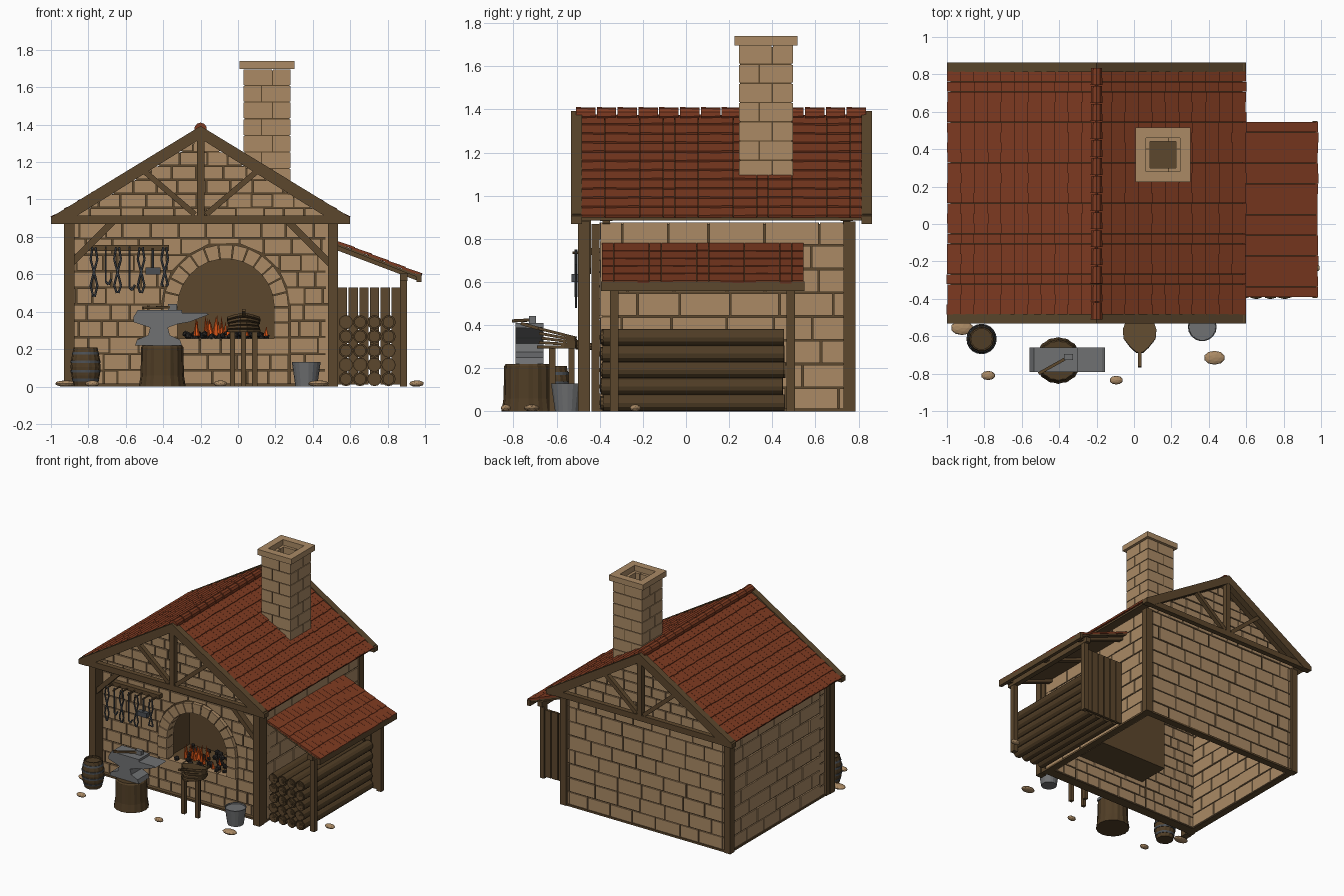
import bpy, bmesh, math, random
from mathutils import Matrix, Vector

if "Cube" in bpy.data.objects:
    bpy.data.objects.remove(bpy.data.objects["Cube"])
R = random.Random(4)
I = Matrix.Identity(4)
SWAP = Matrix(((0, 1, 0, 0), (1, 0, 0, 0), (0, 0, 1, 0), (0, 0, 0, 1)))  # wall running along y

def material(name, r, g, b):
    m = bpy.data.materials.new(name)
    m.diffuse_color = (r, g, b, 1)
    m.use_nodes = True
    m.node_tree.nodes["Principled BSDF"].inputs["Base Color"].default_value = m.diffuse_color
    return m
STONE = material("tan stone", .405, .255, .13)
WOOD = material("brown timber", .107, .063, .026)
BARK = material("dark bark", .08, .047, .019)
TILE = material("red clay", .21, .043, .015)
STEEL = material("grey steel", .16, .165, .17)
IRON = material("dark iron", .07, .078, .088)
COAL = material("charcoal", .025, .022, .02)
FIRE = material("orange flame", .75, .1, .01)

class Part:
    """Collects bmesh geometry and links it as one object on exit."""
    def __init__(self, name, mat): self.name, self.mat = name, mat
    def __enter__(self):
        self.bm = bmesh.new()
        return self.bm
    def __exit__(self, *a):
        bmesh.ops.recalc_face_normals(self.bm, faces=self.bm.faces)
        me = bpy.data.meshes.new(self.name)
        self.bm.to_mesh(me)
        me.materials.append(self.mat)
        bpy.context.collection.objects.link(bpy.data.objects.new(self.name, me))

def box(bm, x0, x1, y0, y1, z0, z1, M=I):
    T = Matrix.Translation(((x0+x1)/2, (y0+y1)/2, (z0+z1)/2)) @ Matrix.Diagonal((x1-x0, y1-y0, z1-z0, 1))
    bmesh.ops.create_cube(bm, size=1, matrix=M @ T)

def beam(bm, p, q, w, d):
    p, q = Vector(p), Vector(q)
    M = Matrix.Translation((p+q)/2) @ (q-p).to_track_quat('Z', 'Y').to_matrix().to_4x4()
    bmesh.ops.create_cube(bm, size=1, matrix=M @ Matrix.Diagonal((d, w, (q-p).length, 1)))

def rod(bm, p, q, r, r2=None, n=8):
    p, q = Vector(p), Vector(q)
    M = Matrix.Translation((p+q)/2) @ (q-p).to_track_quat('Z', 'Y').to_matrix().to_4x4()
    bmesh.ops.create_cone(bm, cap_ends=True, segments=n, radius1=r, radius2=r if r2 is None else r2,
                          depth=(q-p).length, matrix=M)

def path(bm, pts, r):
    for p, q in zip(pts, pts[1:]): rod(bm, p, q, r, n=6)

def prism(bm, pts, y0, y1, M=I):
    a, b = ([bm.verts.new(M @ Vector((x, y, z))) for x, z in pts] for y in (y0, y1))
    bm.faces.new(a); bm.faces.new(b[::-1])
    for i in range(len(pts)):
        j = (i+1) % len(pts)
        bm.faces.new((a[i], b[i], b[j], a[j]))

def lathe(bm, prof, x, y, n=16, flute=0):
    rings = [[bm.verts.new((x+(r-flute*(k % 2))*math.cos(k*math.tau/n), y+(r-flute*(k % 2))*math.sin(k*math.tau/n), z))
              for k in range(n)] for r, z in prof]
    for a, b in zip(rings, rings[1:]):
        for k in range(n): bm.faces.new((a[k], a[(k+1) % n], b[(k+1) % n], b[k]))
    bm.faces.new(rings[0]); bm.faces.new(rings[-1])

def clip(poly, a, b, c):
    """Keep the part of a polygon where a*x + b*z <= c."""
    out = []
    for p, q in zip(poly, poly[1:]+poly[:1]):
        dp, dq = a*p[0]+b*p[1]-c, a*q[0]+b*q[1]-c
        if dp <= 0: out.append(p)
        if dp*dq < 0: out.append(tuple(p[i]+(q[i]-p[i])*dp/(dp-dq) for i in (0, 1)))
    return out

# Layout: ridge, roof slope, forge arch
RX, SLOPE = -.2, .615
CX, CZ, RI, RO = -.065, .425, .258, .335
XL, XR, YF, YB = -.915, .525, -.4, .775
roof_planes = [(s*SLOPE, 1, 1.33+s*SLOPE*RX) for s in (-1, 1)]

def bricks(bm, u0, u1, z0, z1, n, lo, hi, y0, y1, M=I, arch=False, planes=()):
    """Rows of blocks; with arch, blocks are trimmed along the forge arch."""
    h = (z1-z0)/n
    for i in range(n):
        za, zb, spans = z0+i*h+.004, z0+(i+1)*h-.004, [(u0, u1)]
        if arch and za < CZ: spans = [(u0, CX-RO-.006), (CX+RO+.006, u1)]
        for start, end in spans:
            u = start
            while u < end-.01:
                e = u+R.uniform(lo, hi)*(.55 if u == start and i % 2 else 1)
                if end-e < .05: e = end
                poly, cut = [(u+.004, za), (e-.004, za), (e-.004, zb), (u+.004, zb)], list(planes)
                if arch and za >= CZ:
                    d = Vector(((u+e)/2-CX, (za+zb)/2-CZ)).normalized()
                    cut.append((-d.x, -d.y, -d.x*CX-d.y*CZ-RO-.006))
                for pl in cut: poly = clip(poly, *pl) if len(poly) > 2 else []
                j = R.uniform(0, .005)
                if len(poly) > 2: prism(bm, poly, y0+j, y1-j, M)
                u = e

# Masonry walls on mortar cores
with Part("front_wall_stones", STONE) as bm:
    bricks(bm, XL, XR, 0, .88, 10, .07, .16, YF, YF+.06, arch=True)
    bricks(bm, CX-RO, CX+RO, 0, .26, 3, .1, .2, YF, YF+.06)
with Part("side_and_back_bricks", STONE) as bm:
    bricks(bm, YF+.06, YB, 0, .88, 8, .17, .26, XL, XL+.06, SWAP)
    bricks(bm, YF, YB, 0, .88, 8, .17, .26, XR-.06, XR, SWAP)
    bricks(bm, XL+.06, XR-.06, 0, .88, 8, .15, .22, YB-.06, YB)
with Part("gable_bricks", STONE) as bm:
    for y in (YF, YB-.06):
        bricks(bm, XL-.02, XR+.02, .88, 1.33, 6, .1, .17, y, y+.06, planes=roof_planes)
with Part("mortar", WOOD) as bm:
    arc = [(CX+RI*math.cos(t*math.pi/16), CZ+RI*math.sin(t*math.pi/16)) for t in range(17)]
    prism(bm, [(XL+.01, 0), (XL+.01, .87), (XR-.01, .87), (XR-.01, 0), (CX+RI, 0)]+arc+[(CX-RI, 0)], YF+.012, YF+.048)
    box(bm, CX-RI, CX+RI, YF+.012, YF+.048, 0, .25)
    box(bm, XL+.01, XR-.01, YB-.048, YB-.012, 0, .87)
    for x in (XL, XR-.06): box(bm, x+.012, x+.048, YF+.03, YB-.03, 0, .87)
    for y in (YF, YB-.06):
        prism(bm, [(RX-.73, .87), (RX+.73, .87), (RX, 1.318)], y+.012, y+.048)

# Forge arch, firebox and fire
with Part("forge_arch", STONE) as bm:
    n = 13
    for i in range(n):
        a, b = (math.pi*(i+e)/n for e in (.04, .96))
        prism(bm, [(CX+r*math.cos(t), CZ+r*math.sin(t)) for r, t in ((RI, a), (RO, a), (RO, b), (RI, b))], YF-.015, YF+.07)
    for s in (-1, 1):
        for z in (.264, .346):
            box(bm, *sorted((CX+s*RI, CX+s*RO)), YF-.015, YF+.07, z, z+.075)
with Part("firebox", WOOD) as bm:
    box(bm, CX-.3, CX+.3, YF+.05, -.08, .21, .255)
    box(bm, CX-.3, CX+.3, -.1, -.08, .25, .72)
    box(bm, CX-.3, CX+.3, YF+.06, -.08, .7, .72)
    for s in (-1, 1): box(bm, *sorted((CX+s*.28, CX+s*.3)), YF+.06, -.08, .25, .72)
with Part("coals", COAL) as bm:
    for i in range(70):
        M = Matrix.Translation((R.uniform(-.29, .16), R.uniform(-.39, -.14), R.uniform(.26, .285)))
        bmesh.ops.create_icosphere(bm, subdivisions=1, radius=R.uniform(.014, .024), matrix=M)
with Part("flames", FIRE) as bm:
    for i in range(24):
        x, y = R.uniform(-.25, -.04) if i < 19 else R.uniform(.03, .15), R.uniform(-.37, -.22)
        h = R.uniform(.05, .1) if i < 19 else .04
        rod(bm, (x, y, .27), (x+R.uniform(-.012, .012), y, .28+h), .014, .001, 5)

# Timber frame
with Part("corner_posts", WOOD) as bm:
    for x in (-.93, .48):
        box(bm, x, x+.055, -.5, -.445, 0, .88)
        box(bm, x+.004, x+.051, -.437, -.4, 0, .87)
        box(bm, x, x+.055, .73, .785, 0, .88)
with Part("sills", WOOD) as bm:
    for y in (-.43, .735): box(bm, -.92, .53, y, y+.045, 0, .015)
    for x in (-.92, .485): box(bm, x, x+.045, -.43, .78, 0, .015)
with Part("knee_braces", WOOD) as bm:
    for s in (-1, 1):
        beam(bm, (RX+s*.7, -.465, .65), (RX+s*.47, -.465, .88), .035, .05)
with Part("trusses", WOOD) as bm:
    for y in (-.507, .838):
        box(bm, -.99, .59, y-.02, y+.02, .87, .915)
        box(bm, RX-.02, RX+.02, y-.02, y+.02, .91, 1.35)
        for s in (-1, 1):
            prism(bm, [(RX, 1.393), (RX+s*.8, .905), (RX+s*.8, .87), (RX+s*.73, .87), (RX, 1.325)], y-.025, y+.025)
            beam(bm, (RX+s*.03, y, .92), (RX+s*.3, y, 1.15), .03, .035)

# Tiled roofs
def tiles(bm, x, z, slope, s, run, y0, y1, rows, cols, tilt):
    a, w, L = math.atan(slope), (y1-y0)/cols, run/math.cos(math.atan(slope))/rows
    for i in range(rows):
        for j in range(cols):
            d = (i+.5)*L+R.uniform(-.003, .003)
            M = Matrix.Translation((x+s*d*math.cos(a), y0+(j+.5)*w, z-d*math.sin(a))) @ Matrix.Rotation(s*(a-tilt), 4, 'Y')
            box(bm, -L*.56, L*.56, -w*.49, w*.49, -.007, .007, M)
with Part("main_roof_tiles", TILE) as bm:
    for s in (-1, 1): tiles(bm, RX, 1.37, .592, s, .79, -.485, .815, 11, 24, .1)
with Part("roof_deck", WOOD) as bm:
    for s in (-1, 1):
        prism(bm, [(RX, 1.362), (RX+s*.78, .9), (RX+s*.78, .885), (RX, 1.34)], -.485, .815)
with Part("ridge_tiles", TILE) as bm:
    for i in range(14):
        y = -.51+i*.0965
        rod(bm, (RX, y, 1.378), (RX, y+.09, 1.378), .033, .03, 10)

# Chimney
with Part("chimney_bricks", STONE) as bm:
    cx, cy = .155, .37
    for i in range(8):
        z0, z1, f = .99+i*.089, 1.073+i*.089, (-.03, .03)[i % 2]
        for s in (-1, 1):
            for a, b in ((-.125, f-.003), (f+.003, .125)):
                box(bm, cx+a, cx+b, *sorted((cy+s*.125, cy+s*.07)), z0, z1)
            for a, b in ((-.07, f-.003), (f+.003, .07)):
                box(bm, *sorted((cx+s*.125, cx+s*.07)), cy+a, cy+b, z0, z1)
with Part("chimney_cap", STONE) as bm:
    for s in (-1, 1):
        box(bm, cx-.146, cx+.146, *sorted((cy+s*.146, cy+s*.09)), 1.697, 1.74)
        box(bm, *sorted((cx+s*.146, cx+s*.09)), cy-.09, cy+.09, 1.697, 1.74)
with Part("chimney_core", WOOD) as bm:
    box(bm, cx-.072, cx+.072, cy-.072, cy+.072, .99, 1.6)
    for s in (-1, 1):
        box(bm, *sorted((cx+s*.12, cx+s*.071)), cy-.12, cy+.12, .99, 1.69)
        box(bm, cx-.12, cx+.12, *sorted((cy+s*.12, cy+s*.071)), .99, 1.69)

# Wood store lean-to
with Part("lean_to_tiles", TILE) as bm:
    tiles(bm, .525, .775, .39, 1, .45, -.39, .545, 5, 17, .04)
with Part("lean_to_frame", WOOD) as bm:
    prism(bm, [(.525, .767), (.97, .594), (.97, .58), (.525, .755)], -.39, .54)
    for y in (-.36, .06, .46): prism(bm, [(.525, .76), (.975, .587), (.975, .56), (.525, .73)], y, y+.04)
    box(bm, .955, .982, -.395, .55, .558, .602)
    box(bm, .865, .905, -.38, .53, .565, .605)
    for y in (-.352, .465): box(bm, .867, .903, y, y+.04, 0, .58)
with Part("back_planks", WOOD) as bm:
    for i in range(6): box(bm, .535+i*.057, .584+i*.057, .47, .49, .01, .53)
with Part("stacked_logs", BARK) as bm:
    for i in range(4):
        for j in range(5):
            x, z, k = .577+i*.076, .04+j*.076, R.uniform(-.01, .01)
            rod(bm, (x, -.385+k, z), (x, .455+k, z), .038, n=12)
with Part("log_end_rings", WOOD) as bm:
    for i in range(4):
        for j in range(5):
            for r, y in ((.031, -.396), (.02, -.399), (.01, -.402)):
                rod(bm, (.577+i*.076, y, .04+j*.076), (.577+i*.076, -.37, .04+j*.076), r, n=10)

# Stump, anvil and hammer
with Part("stump", BARK) as bm:
    lathe(bm, [(.125, 0), (.116, .06), (.113, .21), (.106, .22)], -.405, -.73, 32, .004)
with Part("anvil", STEEL) as bm:
    prism(bm, [(-.55, .22), (-.3, .22), (-.31, .25), (-.365, .275), (-.375, .315), (-.32, .335), (-.26, .345), (-.155, .385),
               (-.17, .392), (-.3, .392), (-.3, .41), (-.535, .41), (-.56, .37), (-.56, .345), (-.47, .315), (-.48, .275), (-.54, .25)], -.79, -.66)
with Part("hammer_handle", WOOD) as bm: beam(bm, (-.51, -.8, .42), (-.34, -.705, .425), .014, .016)
with Part("hammer_head", STEEL) as bm: box(bm, -.375, -.325, -.728, -.695, .41, .442)

# Bellows on a stand, handle towards the smith and nozzle into the forge
with Part("bellows", WOOD) as bm:
    outline = [(.5, .03), (.8, .07), (1, .35), (.95, .6), (.55, .85), (.2, 1)]
    for k in range(5):
        sc, t = (1 if k in (0, 4) else .9+.06*(k % 2)), k/4
        M = Matrix.Translation((.03, -.5, .305+.04*t)) @ Matrix.Rotation(math.pi/2-.25*t, 4, 'X')
        side = [(u*.09*sc, v*.19*sc) for u, v in outline]
        prism(bm, side+[(-u, v) for u, v in side[::-1]], 0, -.013, M)
    beam(bm, (.03, -.66, .378), (.03, -.765, .408), .015, .018)
    rod(bm, (.03, -.51, .31), (.03, -.4, .295), .022, .012)
    for x, y in ((-.03, -.62), (.09, -.62), (.03, -.53)): box(bm, x-.014, x+.014, y-.014, y+.014, 0, .295)

# Barrel and bucket
with Part("barrel", BARK) as bm:
    lathe(bm, [(.062, 0), (.076, .06), (.08, .105), (.076, .15), (.064, .21), (.056, .21), (.056, .195)], -.815, -.615, 28, .003)
with Part("barrel_hoops", IRON) as bm:
    for r0, r1, z in ((.07, .074, .028), (.08, .081, .075), (.081, .08, .125), (.074, .07, .17)):
        lathe(bm, [(r0, z), (r1, z+.014)], -.815, -.615, 20)
with Part("bucket", STEEL) as bm:
    lathe(bm, [(.058, 0), (.077, .13), (.072, .13), (.071, .12)], .365, -.55, 18)

# Tool rack with hanging tools
with Part("tool_rack", WOOD) as bm:
    box(bm, -.81, -.37, -.44, -.4, .725, .757)
    for i in range(7): rod(bm, (-.77+i*.063, -.42, .735), (-.77+i*.063, -.525, .735), .006)
with Part("hanging_tools", IRON) as bm:
    for i in range(7):
        x, y, z = -.77+i*.063, -.51, (.48, .56, .5, .53, .5, .62, .54)[i]
        if i == 5:  # hammer
            box(bm, x-.04, x+.04, -.53, -.495, .6, .637)
            rod(bm, (x, y, .74), (x, y, .61), .007)
        elif i % 2:  # poker hook
            path(bm, [(x, y, .75), (x, y, z), (x+.015, y, z-.015), (x+.03, y, z+.015)], .006)
        else:  # tongs
            for s in (-1, 1):
                path(bm, [(x+s*.008, y, .745), (x+s*.018, y, .68), (x-s*.006, y, .59), (x-s*.018, y, .54), (x-s*.004, y, z)], .006)

# Scattered rocks
with Part("ground_rocks", STONE) as bm:
    for x, y, r in ((-.92, -.555, .06), (-.78, -.81, .038), (-.095, -.835, .036), (.43, -.715, .057), (.955, -.235, .04)):
        M = Matrix.Translation((x, y, .016)) @ Matrix.Diagonal((r, r*.65, .017, 1))
        bmesh.ops.create_icosphere(bm, subdivisions=2, radius=1, matrix=M)
